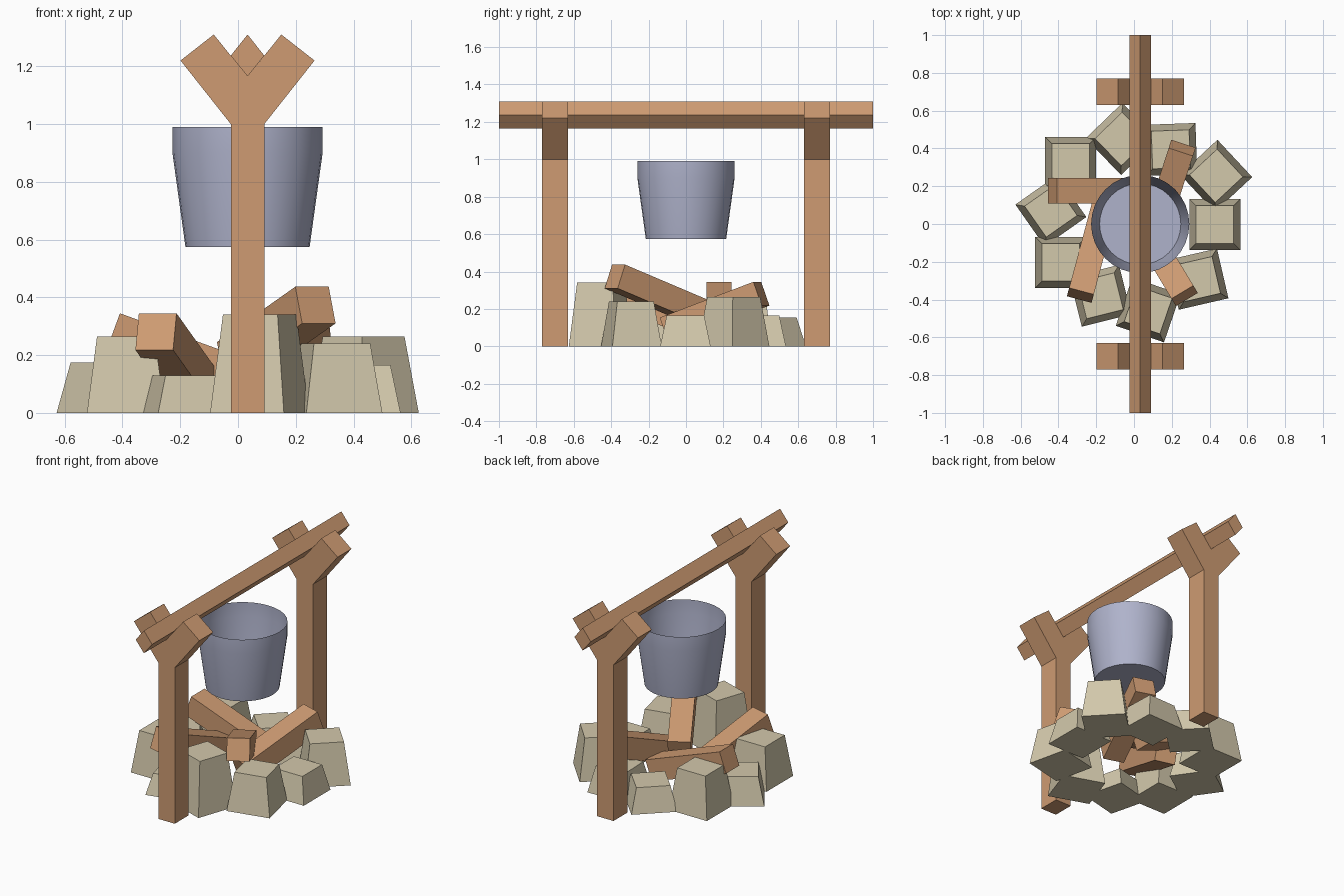
import bpy, bmesh, math
from mathutils import Matrix, Vector

if "Cube" in bpy.data.objects:
    bpy.data.objects.remove(bpy.data.objects["Cube"])


def mat(name, rgb):
    m = bpy.data.materials.new(name)
    m.diffuse_color = (*rgb, 1)
    m.use_nodes = True
    m.node_tree.nodes["Principled BSDF"].inputs["Base Color"].default_value = m.diffuse_color
    return m


WOOD = mat("wood", (0.62, 0.33, 0.17))
STONE = mat("stone", (0.65, 0.58, 0.41))
METAL = mat("metal", (0.43, 0.45, 0.60))
CX = 0.033  # x of the frame and bucket centre line


def finish(name, bm, material):
    bmesh.ops.recalc_face_normals(bm, faces=bm.faces)
    me = bpy.data.meshes.new(name)
    bm.to_mesh(me)
    bm.free()
    ob = bpy.data.objects.new(name, me)
    bpy.context.collection.objects.link(ob)
    me.materials.append(material)
    return ob


def extrude_y(name, profile, y0, y1, material):
    """Extrude an (x, z) outline along y."""
    bm = bmesh.new()
    face = bm.faces.new([bm.verts.new((x, y0, z)) for x, z in profile])
    new = bmesh.ops.extrude_face_region(bm, geom=[face])["geom"]
    verts = [v for v in new if isinstance(v, bmesh.types.BMVert)]
    bmesh.ops.translate(bm, verts=verts, vec=(0, y1 - y0, 0))
    return finish(name, bm, material)


# Forked posts, front and back
half = [(0.058, 0), (0.058, 1.0), (0.232, 1.22), (0.117, 1.31)]
fork = [(CX + x, z) for x, z in half] + [(CX, 1.165)] + [(CX - x, z) for x, z in reversed(half)]
for label, y in (("front", -0.7), ("back", 0.7)):
    extrude_y(label + "_forked_post", fork, y - 0.07, y + 0.07, WOOD)

# Crossbeam lying in the forks
diamond = [(CX, 1.165), (CX + 0.058, 1.237), (CX, 1.31), (CX - 0.058, 1.237)]
extrude_y("crossbeam", diamond, -1, 1, WOOD)

# Open bucket
N = 32
bm = bmesh.new()
rings = []
for r, z in ((0.215, 0.575), (0.26, 0.9), (0.26, 0.99)):
    rings.append([bm.verts.new((CX + r * math.cos(i * math.tau / N), r * math.sin(i * math.tau / N), z))
                  for i in range(N)])
bm.faces.new(rings[0][::-1])
for a, b in zip(rings, rings[1:]):
    for i in range(N):
        j = (i + 1) % N
        bm.faces.new((a[i], a[j], b[j], b[i]))
bucket = finish("bucket", bm, METAL)
bpy.context.view_layer.objects.active = bucket
bucket.select_set(True)
bpy.ops.object.shade_smooth_by_angle(angle=math.radians(30))

# Ring of tapered stones: x, y, rotation, height
stones = [
    (-0.335, 0.325, 0, 0.265), (-0.065, 0.45, 44, 0.155), (0.195, 0.395, 2, 0.165),
    (0.435, 0.255, 43, 0.265), (0.428, -0.003, 0, 0.165), (0.338, -0.292, 13, 0.24),
    (0.075, -0.455, -19, 0.34), (-0.178, -0.38, 14, 0.13), (-0.388, -0.203, 0, 0.265),
    (-0.44, 0.07, 35, 0.175),
]
for n, (x, y, rot, h) in enumerate(stones, 1):
    bm = bmesh.new()
    bmesh.ops.create_cube(bm, size=1)
    for v in bm.verts:
        w = 0.2 if v.co.z > 0 else 0.27
        v.co = Vector((v.co.x * w, v.co.y * w, (v.co.z + 0.5) * h))
    bm.transform(Matrix.Translation((x, y, 0)) @ Matrix.Rotation(math.radians(rot), 4, 'Z'))
    finish(f"stone_{n}", bm, STONE)

# Leaning logs: lower edge of the raised outer end (x, y, z) and its heading
logs = [(-0.455, 0.177, 0.218, 180), (0.262, 0.425, 0.218, 72),
        (0.28, -0.40, 0.31, -59), (-0.29, -0.40, 0.218, 255)]
L, W = 0.56, 0.135
for n, (x, y, z, heading) in enumerate(logs, 1):
    bm = bmesh.new()
    bmesh.ops.create_cube(bm, size=1)
    bm.transform(Matrix.Translation((x, y, z))
                 @ Matrix.Rotation(math.radians(heading), 4, 'Z')
                 @ Matrix.Rotation(math.radians(-20), 4, 'Y')
                 @ Matrix.Translation((-L / 2, 0, W / 2))
                 @ Matrix.Diagonal((L, W, W, 1)))
    finish(f"log_{n}", bm, WOOD)
